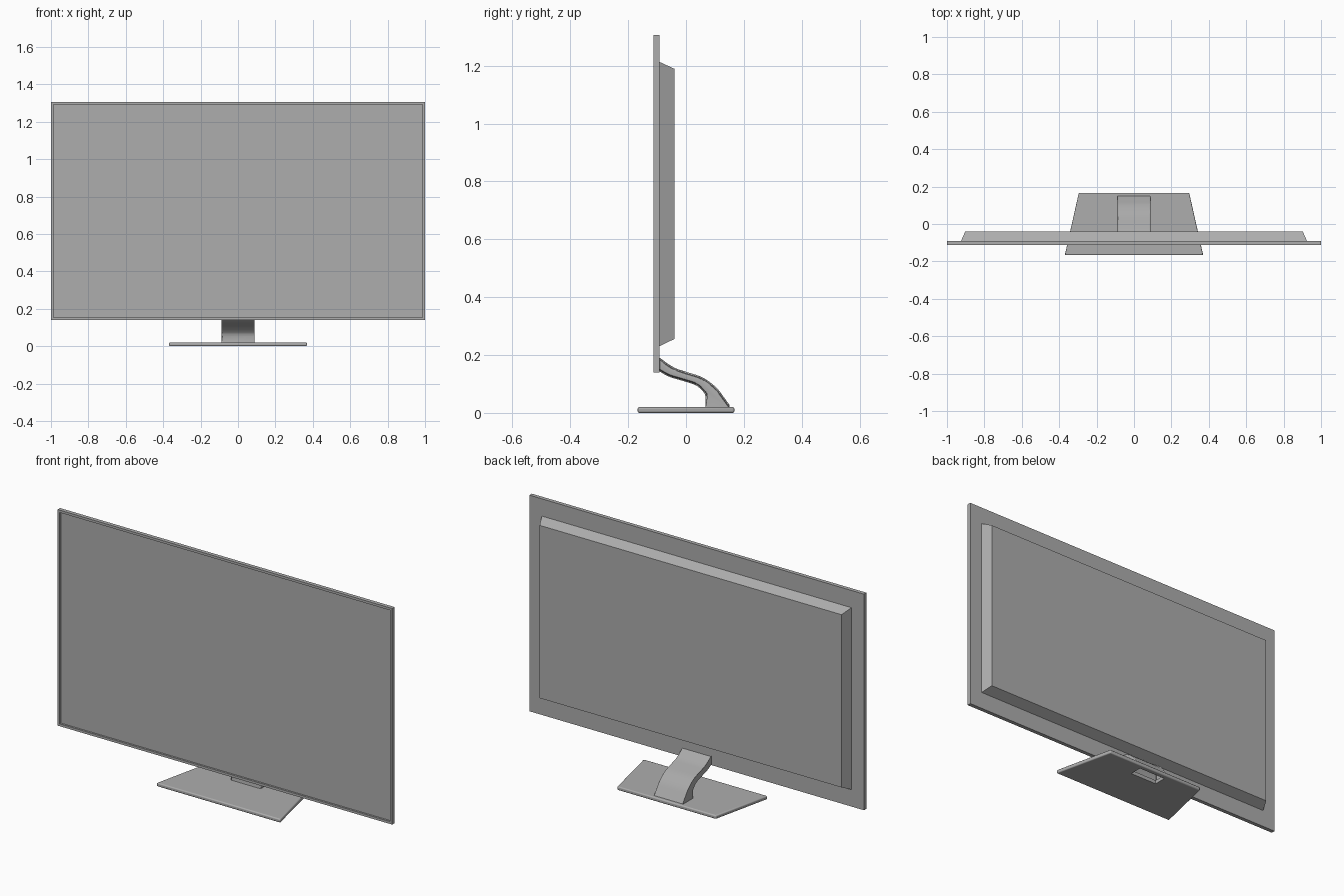
import bpy, bmesh
from mathutils import Vector

if "Cube" in bpy.data.objects:
    bpy.data.objects.remove(bpy.data.objects["Cube"])

# Dark grey plastic used by every part
grey = bpy.data.materials.new("dark_grey")
grey.diffuse_color = (0.42, 0.42, 0.42, 1.0)
grey.use_nodes = True
grey.node_tree.nodes["Principled BSDF"].inputs["Base Color"].default_value = grey.diffuse_color


def finish(name, bm):
    bmesh.ops.recalc_face_normals(bm, faces=bm.faces[:])
    me = bpy.data.meshes.new(name)
    bm.to_mesh(me)
    bm.free()
    me.materials.append(grey)
    ob = bpy.data.objects.new(name, me)
    bpy.context.collection.objects.link(ob)
    return ob


def loft(rings):
    """Bridge equal-length point rings and cap both ends."""
    bm = bmesh.new()
    vs = [[bm.verts.new(p) for p in r] for r in rings]
    n = len(vs[0])
    for a, b in zip(vs, vs[1:]):
        for i in range(n):
            j = (i + 1) % n
            bm.faces.new((a[i], a[j], b[j], b[i]))
    bm.faces.new(vs[0])
    bm.faces.new(vs[-1])
    return bm


def rect(hx, z0, z1, y):
    return [(-hx, y, z0), (hx, y, z0), (hx, y, z1), (-hx, y, z1)]


def plan(hx_front, hx_back, y0, y1, z):
    return [(-hx_front, y0, z), (hx_front, y0, z), (hx_back, y1, z), (-hx_back, y1, z)]


def spline(pts, steps=5):
    """Catmull-Rom curve through 2D points."""
    p = [Vector(q) for q in pts]
    p = [2 * p[0] - p[1]] + p + [2 * p[-1] - p[-2]]
    out = []
    for i in range(1, len(p) - 2):
        a, b, c, d = p[i - 1:i + 3]
        for s in range(steps):
            t = s / steps
            out.append(0.5 * (2 * b + (c - a) * t + (2 * a - 5 * b + 4 * c - d) * t * t
                              + (3 * b - a - 3 * c + d) * t ** 3))
    return out + [p[-2]]


def smooth(ob):
    bpy.ops.object.select_all(action='DESELECT')
    ob.select_set(True)
    bpy.context.view_layer.objects.active = ob
    bpy.ops.object.shade_smooth_by_angle()


# Panel with thin bezel and recessed screen
FRONT, BACK, RIM, Z0, Z1 = -0.112, -0.091, 0.013, 0.139, 1.306
finish("screen_panel", loft([
    rect(1.0, Z0, Z1, BACK),
    rect(1.0, Z0, Z1, FRONT),
    rect(1.0 - RIM, Z0 + RIM, Z1 - RIM, FRONT),
    rect(1.0 - RIM, Z0 + RIM, Z1 - RIM, FRONT + 0.01)]))

# Rear housing with sloped sides
finish("rear_housing", loft([
    rect(0.925, 0.231, 1.213, BACK),
    rect(0.902, 0.256, 1.189, -0.039)]))

# Stand base: tapered plate, open under the neck
base = finish("stand_base", loft([
    plan(0.37, 0.295, -0.167, 0.167, 0.0),
    plan(0.37, 0.295, -0.167, 0.167, 0.02)]))
bev = base.modifiers.new("round_edges", 'BEVEL')
bev.width, bev.segments = 0.006, 3
cutter = finish("neck_socket_cutter", loft([
    plan(0.08, 0.08, 0.074, 0.142, -0.02),
    plan(0.08, 0.08, 0.074, 0.142, 0.05)]))
cutter.hide_render = True
cutter.hide_set(True)
cut = base.modifiers.new("neck_socket", 'BOOLEAN')
cut.operation, cut.object, cut.solver = 'DIFFERENCE', cutter, 'EXACT'
smooth(base)

# Curved neck: side profile (y, z) swept across x, open at its foot
outer = spline([(-0.093, 0.186), (-0.064, 0.165), (-0.036, 0.149), (0.0, 0.137), (0.055, 0.118),
                (0.10, 0.085), (0.13, 0.047), (0.151, 0.018)])
inner = [Vector((0.067, 0.018))] + spline([(0.073, 0.055), (0.066, 0.073), (0.038, 0.099),
                                           (-0.005, 0.114), (-0.057, 0.130), (-0.093, 0.150)])
side = outer + inner
bm = loft([[(x, p[0], p[1]) for p in side] for x in (-0.088, 0.088)])
bmesh.ops.delete(bm, context='FACES_ONLY',
                 geom=[f for f in bm.faces if all(v.co.z < 0.0181 for v in f.verts)])
rims = [e for e in bm.edges if len(e.link_faces) == 2
        and abs(e.verts[0].co.x - e.verts[1].co.x) < 1e-5]
bmesh.ops.bevel(bm, geom=rims, offset=0.005, segments=3, profile=0.5, affect='EDGES')
smooth(finish("stand_neck", bm))
